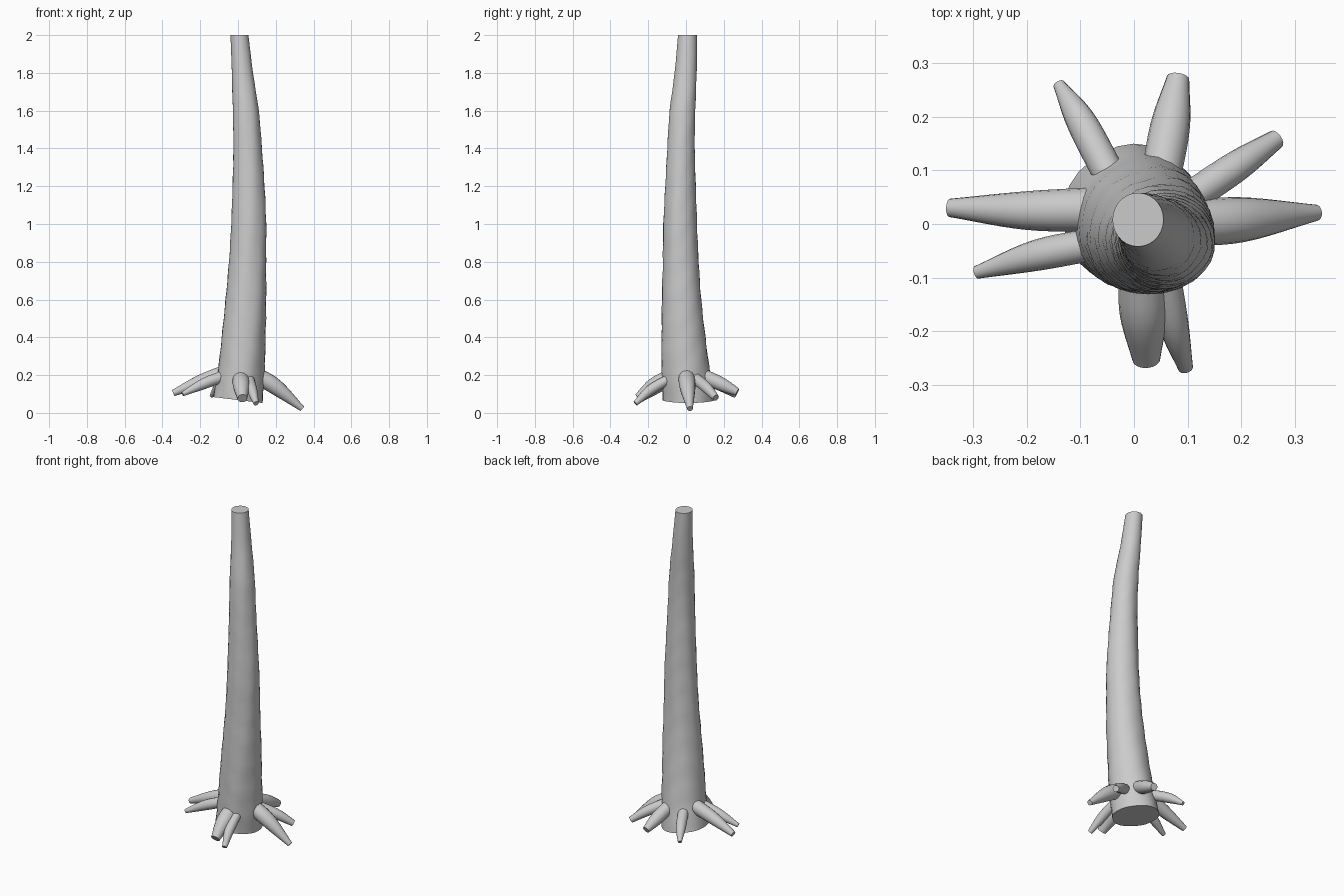
import bpy, bmesh, math
from mathutils import Vector

if "Cube" in bpy.data.objects:
    bpy.data.objects.remove(bpy.data.objects["Cube"], do_unlink=True)

# One plain grey for everything
GREY = (0.6, 0.6, 0.6, 1)
bark = bpy.data.materials.new("grey_bark")
bark.use_nodes = True
bark.diffuse_color = GREY
bark.node_tree.nodes["Principled BSDF"].inputs["Base Color"].default_value = GREY


def spline(points, steps):
    """Smooth curve through tuples of any length (Catmull-Rom)."""
    pts = [Vector(p) for p in points]
    pts = [pts[0] * 2 - pts[1]] + pts + [pts[-1] * 2 - pts[-2]]
    out = []
    for a, b, c, d in zip(pts, pts[1:], pts[2:], pts[3:]):
        for i in range(steps):
            t = i / steps
            out.append((b * 2 + (c - a) * t + (a * 2 - b * 5 + c * 4 - d) * t ** 2
                        + (b * 3 - a - c * 3 + d) * t ** 3) / 2)
    return out + [pts[-2]]


def loft(name, rings):
    """Skin closed rings of points and cap both ends."""
    bm = bmesh.new()
    loops = [[bm.verts.new(p) for p in ring] for ring in rings]
    n = len(loops[0])
    for low, high in zip(loops, loops[1:]):
        for i in range(n):
            j = (i + 1) % n
            bm.faces.new((low[i], low[j], high[j], high[i]))
    bm.faces.new(loops[0][::-1])
    bm.faces.new(loops[-1])
    bmesh.ops.recalc_face_normals(bm, faces=bm.faces)
    mesh = bpy.data.meshes.new(name)
    bm.to_mesh(mesh)
    bm.free()
    mesh.materials.append(bark)
    obj = bpy.data.objects.new(name, mesh)
    bpy.context.collection.objects.link(obj)
    bpy.ops.object.select_all(action='DESELECT')
    obj.select_set(True)
    bpy.context.view_layer.objects.active = obj
    bpy.ops.object.shade_smooth_by_angle(angle=math.radians(40))


def circle(n):
    return [(math.cos(k * math.tau / n), math.sin(k * math.tau / n)) for k in range(n)]


# Trunk: height, then the left/right and front/back limits of its outline
outline = [
    (0.06, -0.133, 0.13, -0.122, 0.148),
    (0.22, -0.108, 0.14, -0.13, 0.125),
    (0.4, -0.087, 0.145, -0.131, 0.103),
    (0.6, -0.065, 0.15, -0.128, 0.082),
    (0.8, -0.047, 0.15, -0.122, 0.068),
    (1.0, -0.036, 0.15, -0.119, 0.058),
    (1.2, -0.03, 0.14, -0.11, 0.051),
    (1.4, -0.025, 0.126, -0.1, 0.046),
    (1.6, -0.027, 0.11, -0.087, 0.05),
    (1.8, -0.032, 0.08, -0.06, 0.057),
    (2.0, -0.04, 0.055, -0.042, 0.058),
]
rings = []
for z, x0, x1, y0, y1 in spline(outline, 4):
    ring = []
    for c, s in circle(28):
        # gentle bark lumps, fading out at the top
        wave = math.sin(5 * c + 17 * z) * math.sin(4 * s - 23 * z)
        lump = 1 + 0.025 * wave * min(1, (2 - z) * 4)
        x = (x0 + x1) / 2 + c * lump * (x1 - x0) / 2
        y = (y0 + y1) / 2 + s * lump * (y1 - y0) / 2
        # the cut at the foot slopes slightly
        tilt = max(0, 1 - (z - 0.06) / 0.16)
        ring.append((x, y, z + tilt * (0.008 - 0.12 * x)))
    rings.append(ring)
loft("trunk", rings)

# Roots: (x, y, z, radius) at the base, the swollen middle and the tip
roots = {
    "left_root": [(0.08, 0, 0.21, 0.042), (0.2, 0.008, 0.137, 0.042), (0.34, 0.021, 0.022, 0.015)],
    "back_left_root": [(0.09, 0.04, 0.19, 0.03), (0.19, 0.107, 0.135, 0.029), (0.265, 0.158, 0.08, 0.018)],
    "back_root": [(0.045, 0.06, 0.21, 0.036), (0.067, 0.18, 0.155, 0.037), (0.082, 0.272, 0.11, 0.021)],
    "back_right_root": [(-0.04, 0.08, 0.19, 0.03), (-0.098, 0.19, 0.14, 0.028), (-0.14, 0.26, 0.09, 0.011)],
    "right_root": [(-0.06, 0.027, 0.215, 0.042), (-0.2, 0.025, 0.165, 0.036), (-0.343, 0.03, 0.105, 0.017)],
    "front_right_root": [(-0.06, -0.035, 0.2, 0.03), (-0.18, -0.058, 0.155, 0.029), (-0.293, -0.09, 0.1, 0.012)],
    "front_root": [(0.014, -0.09, 0.185, 0.044), (0.018, -0.17, 0.14, 0.044), (0.023, -0.252, 0.077, 0.026)],
    "front_left_root": [(0.06, -0.09, 0.18, 0.026), (0.075, -0.19, 0.12, 0.027), (0.096, -0.268, 0.05, 0.014)],
}
for name, stations in roots.items():
    path = spline(stations, 6)
    # rounded inner end
    first = path[0]
    axis = (path[1] - first).xyz.normalized()
    inner = [Vector((*(first.xyz - axis * first.w * back), first.w * size))
             for back, size in ((0.8, 0.5), (0.4, 0.8))]
    path = inner + path
    rings = []
    for i, p in enumerate(path):
        ahead, behind = path[min(i + 1, len(path) - 1)], path[max(i - 1, 0)]
        along = (ahead - behind).xyz.normalized()
        side = along.cross(Vector((0, 0, 1))).normalized()
        up = side.cross(along)
        rings.append([p.xyz + (side * c + up * s) * p.w for c, s in circle(16)])
    loft(name, rings)
